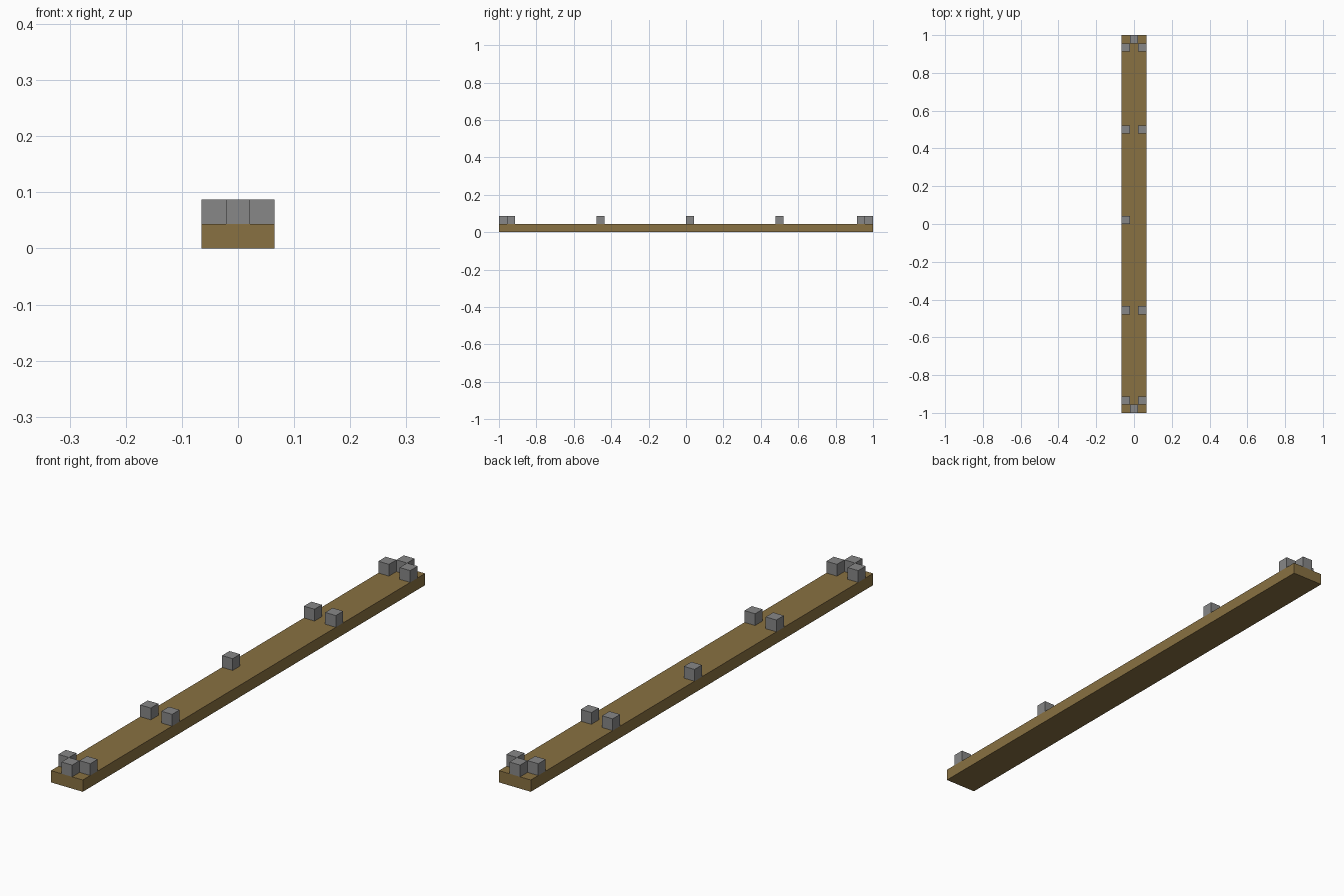
import bpy

default = bpy.data.objects.get("Cube")
if default:
    bpy.data.objects.remove(default, do_unlink=True)

U = 1 / 23  # one block width; the plank is 3 x 46 x 1 blocks


def material(name, rgb):
    m = bpy.data.materials.new(name)
    m.use_nodes = True
    m.diffuse_color = (*rgb, 1)
    m.node_tree.nodes["Principled BSDF"].inputs["Base Color"].default_value = (*rgb, 1)
    return m


def box(name, centre, size, mat):
    bpy.ops.mesh.primitive_cube_add(size=1, location=[c * U for c in centre])
    ob = bpy.context.object
    ob.name = name
    ob.scale = [s * U for s in size]
    bpy.ops.object.transform_apply(location=False, rotation=False, scale=True)
    ob.data.materials.append(mat)
    return ob


wood = material("brown wood", (0.25, 0.165, 0.054))
stone = material("grey stone", (0.242, 0.242, 0.242))

# Long flat plank
box("plank", (0, 0, 0.5), (3, 46, 1), wood)

# Paired blocks along both edges
for row, y in enumerate((-21.5, -10.5, 11.5, 21.5), 1):
    for side, x in (("right", -1), ("left", 1)):
        box(f"{side}_block_{row}", (x, y, 1.5), (1, 1, 1), stone)

# Single blocks: one at each end, one at the middle of the right edge
box("front_end_block", (0, -22.5, 1.5), (1, 1, 1), stone)
box("back_end_block", (0, 22.5, 1.5), (1, 1, 1), stone)
box("middle_block", (-1, 0.5, 1.5), (1, 1, 1), stone)
